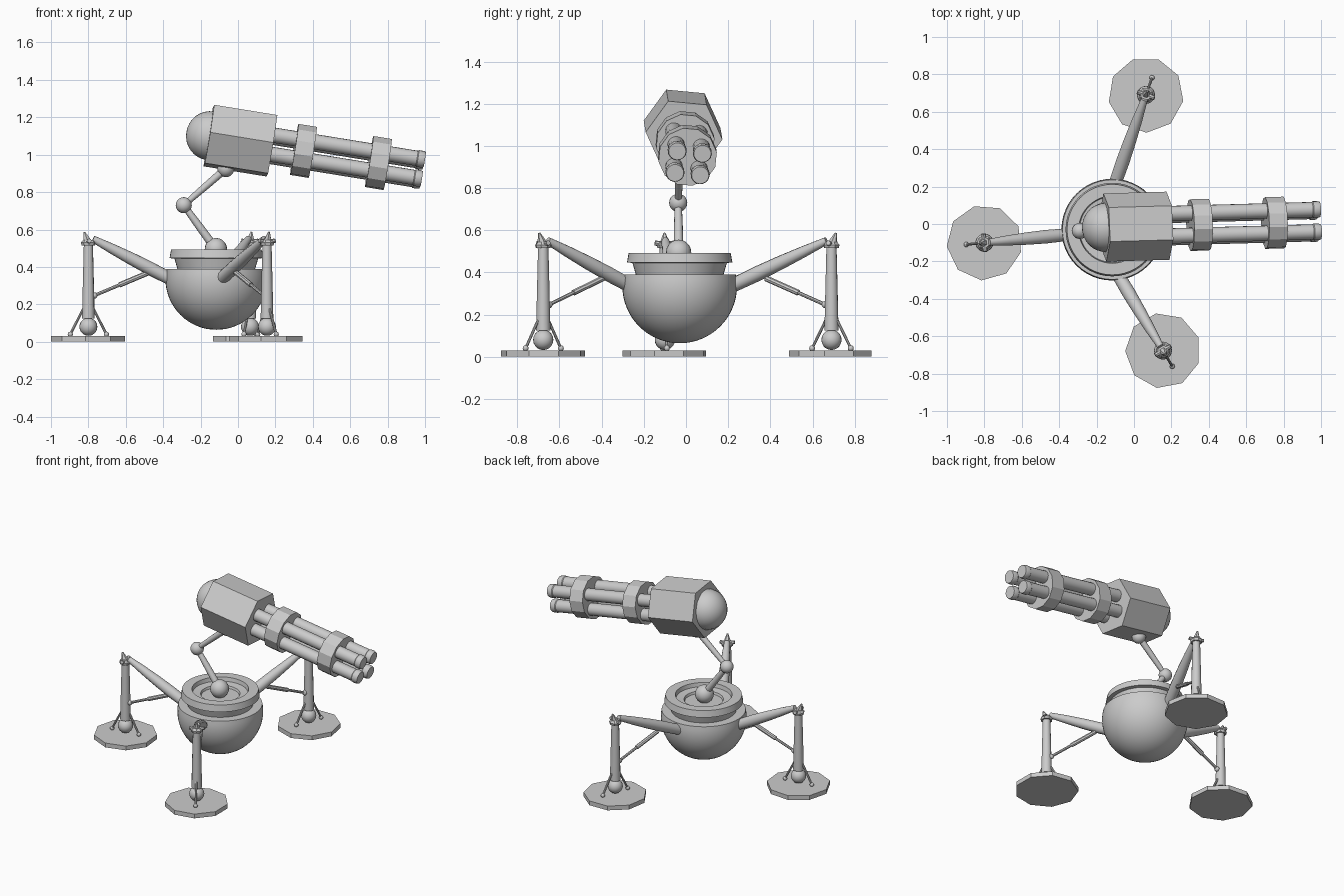
import bpy, bmesh, math
from mathutils import Vector, Matrix

if "Cube" in bpy.data.objects:
    bpy.data.objects.remove(bpy.data.objects["Cube"])

def lathe(name, profile, M=Matrix(), n=32, phase=0.0, angle=35):
    """Revolve (radius, height) points about local z, then place with M."""
    bm = bmesh.new()
    rings = []
    for r, z in profile:
        if r < 1e-6:
            rings.append([bm.verts.new(M @ Vector((0, 0, z)))])
        else:
            rings.append([bm.verts.new(M @ Vector((r * math.cos(phase + math.tau * i / n),
                         r * math.sin(phase + math.tau * i / n), z))) for i in range(n)])
    for a, b in zip(rings, rings[1:]):
        for i in range(n):
            j = (i + 1) % n
            if len(a) == 1:
                bm.faces.new((a[0], b[j], b[i]))
            elif len(b) == 1:
                bm.faces.new((a[i], a[j], b[0]))
            else:
                bm.faces.new((a[i], a[j], b[j], b[i]))
    for end in (rings[0], rings[-1]):
        if len(end) > 1:
            bm.faces.new(end)
    bmesh.ops.recalc_face_normals(bm, faces=bm.faces)
    me = bpy.data.meshes.new(name)
    bm.to_mesh(me)
    bm.free()
    ob = bpy.data.objects.new(name, me)
    bpy.context.collection.objects.link(ob)
    bpy.ops.object.select_all(action='DESELECT')
    ob.select_set(True)
    bpy.context.view_layer.objects.active = ob
    bpy.ops.object.shade_smooth_by_angle(angle=math.radians(angle))
    return ob

def rod(name, p, q, radii, n=12):
    """Tapered rod through evenly spaced radii from p to q."""
    p, q = Vector(p), Vector(q)
    d = q - p
    M = Matrix.Translation(p) @ d.to_track_quat('Z', 'Y').to_matrix().to_4x4()
    return lathe(name, [(r, d.length * i / (len(radii) - 1)) for i, r in enumerate(radii)], M, n)

def ball(name, c, r, n=20):
    m = n // 2
    prof = [(r * math.sin(math.pi * i / m), -r * math.cos(math.pi * i / m)) for i in range(m + 1)]
    return lathe(name, prof, Matrix.Translation(Vector(c)), n)

# Body bowl with groove, flange and stepped recess
R, BZ = 0.272, 0.336
bowl = [(R * math.sin(a), BZ - R * math.cos(a)) for a in [math.radians(101.5) * i / 18 for i in range(19)]]
neck = [(0.208, 0.39), (0.224, 0.445), (0.25, 0.447), (0.242, 0.492), (0.18, 0.492),
        (0.175, 0.465), (0.125, 0.46), (0.12, 0.445), (0, 0.445)]
lathe("body_bowl", bowl + neck, Matrix.Translation((-0.116, -0.03, 0)), 48)

# Jointed arm carrying the gun
shoulder, elbow, wrist = (-0.118, -0.035, 0.495), (-0.29, -0.037, 0.73), (-0.065, -0.03, 0.925)
ball("arm_shoulder_ball", shoulder, 0.06)
ball("arm_elbow_ball", elbow, 0.043)
ball("arm_wrist_ball", wrist, 0.045)
rod("lower_arm", shoulder, elbow, (0.023, 0.021, 0.017))
rod("upper_arm", elbow, wrist, (0.015, 0.019, 0.021))

# Gun frame: local z runs along the barrels, tilted down towards +x
pitch, yaw = math.radians(9.2), math.radians(1.6)
axis = Vector((math.cos(pitch) * math.cos(yaw), math.cos(pitch) * math.sin(yaw), -math.sin(pitch)))
side = Vector((0, 0, 1)).cross(axis).normalized()
up = axis.cross(side)
G = Matrix((side, up, axis)).transposed().to_4x4()
G = Matrix.Translation((0.013, -0.014, 1.075)) @ G @ Matrix.Rotation(math.radians(-5.5), 4, 'Z')

lathe("gun_housing", [(0.183, -0.171), (0.183, 0.171)], G, 6)
dome = [(0.132 * math.cos(t), -0.165 - 0.128 * math.sin(t)) for t in [math.pi / 2 * i / 8 for i in range(8)]]
lathe("gun_rear_dome", dome + [(0, -0.293)], G, 24)
for k, z in enumerate((0.342, 0.748)):
    lathe(f"barrel_clamp_{k + 1}", [(0.14, z - 0.05), (0.14, z + 0.05)], G, 12, math.pi / 12, 20)
for sx in (-1, 1):
    for sy in (-1, 1):
        B = G @ Matrix.Translation((sx * 0.06, sy * 0.052, 0))
        lathe("gun_barrel", [(0.041, 0.15), (0.041, 0.945), (0.045, 0.95), (0.045, 0.975), (0.041, 0.988)], B, 16)

# Three legs: hip point and foot centre in plan
legs = [((-0.098, 0.225), (0.064, 0.69)),
        ((-0.085, -0.272), (0.155, -0.677)),
        ((-0.37, -0.058), (-0.80, -0.10))]
for hip, foot in legs:
    h, f = Vector((*hip, 0)), Vector((*foot, 0))
    u = (f - h).normalized()
    yaw_m = Matrix.Translation(f) @ Matrix.Rotation(math.atan2(u.y, u.x), 4, 'Z')
    P = lambda r, z, t=0: yaw_m @ Vector((r, t, z))

    lathe("foot_pad", [(0.202, 0), (0.202, 0.03)], yaw_m, 9, 0, 20)
    ball("ankle_ball", P(0, 0.08), 0.048)
    lathe("leg_post", [(0.034, 0.125), (0.03, 0.3), (0.024, 0.54)], yaw_m, 12)
    L = (f - h).length
    rod("thigh", P(-L, 0.34), P(-0.025, 0.55), (0.034, 0.036, 0.033, 0.027, 0.018))

    # Knee cuff and outer fang
    lathe("knee_cuff", [(0.036, 0.515), (0.04, 0.53), (0.028, 0.545)], yaw_m, 8)
    rod("knee_fang", P(0, 0.52), P(0.022, 0.587), (0.028, 0.018, 0.005), 6)
    for s in (-1, 1):
        rod("knee_pin", P(0, 0.53, 0), P(0, 0.54, s * 0.048), (0.014, 0.012), 8)

    # Piston brace between post and thigh
    a, b = P(-0.032, 0.247), P(-0.33, 0.372)
    rod("brace_rod", a, b, (0.009, 0.009), 8)
    rod("brace_sleeve", a.lerp(b, 0.45), b, (0.014, 0.014), 8)
    ball("brace_ball", a, 0.017, 12)

    # Foot struts on the inner and outer side
    for s in (-1, 1):
        rod("foot_strut", P(s * 0.02, 0.19), P(s * 0.097, 0.04), (0.007, 0.007), 8)
        ball("foot_strut_ball", P(s * 0.097, 0.04), 0.014, 12)
